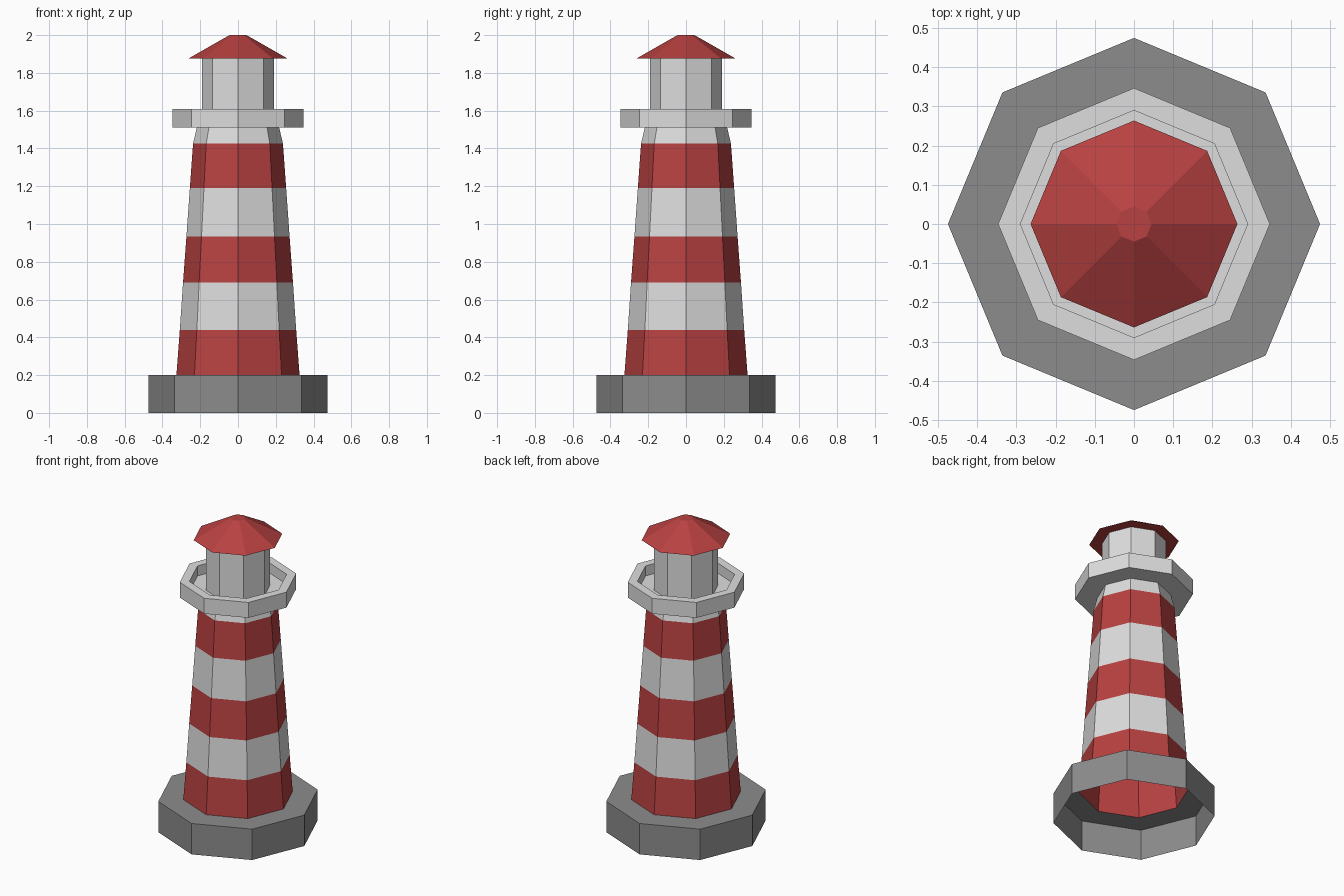
import bpy, math

if "Cube" in bpy.data.objects:
    bpy.data.objects.remove(bpy.data.objects["Cube"])

SIDES = 8


def material(name, rgb):
    m = bpy.data.materials.new(name)
    m.diffuse_color = (*rgb, 1.0)
    m.use_nodes = True
    m.node_tree.nodes["Principled BSDF"].inputs["Base Color"].default_value = m.diffuse_color
    return m


white = material("white", (0.73, 0.73, 0.73))
red = material("red", (0.485, 0.053, 0.053))
grey = material("grey", (0.263, 0.263, 0.263))


def lathe(name, profile, mats, band_rule=lambda band: 0, cap=False):
    """Revolve a (radius, z) profile into a flat-faced octagonal shell."""
    verts = []
    for r, z in profile:
        for k in range(SIDES):
            a = math.tau * k / SIDES
            verts.append((r * math.cos(a), r * math.sin(a), z))
    faces, slots = [], []
    for i in range(len(profile) - 1):
        for k in range(SIDES):
            n = (k + 1) % SIDES
            lo, hi = i * SIDES, (i + 1) * SIDES
            faces.append((lo + k, lo + n, hi + n, hi + k))
            slots.append(band_rule(i))
    if cap:
        top = (len(profile) - 1) * SIDES
        faces.append(tuple(range(top, top + SIDES)))
        slots.append(0)
    mesh = bpy.data.meshes.new(name)
    mesh.from_pydata(verts, [], faces)
    for m in mats:
        mesh.materials.append(m)
    for poly, slot in zip(mesh.polygons, slots):
        poly.material_index = slot
    mesh.update()
    ob = bpy.data.objects.new(name, mesh)
    bpy.context.collection.objects.link(ob)
    return ob


# Plinth, open underneath
lathe("base", [(0.475, 0), (0.475, 0.2), (0.326, 0.2)], [grey])

# Tapered tower with alternating red and white bands
lathe("tower",
      [(0.326, 0.2), (0.308, 0.44), (0.291, 0.69), (0.273, 0.935),
       (0.255, 1.19), (0.238, 1.425), (0.218, 1.51)],
      [red, white], band_rule=lambda band: band % 2)

# Balcony with raised rim and sunken floor
lathe("balcony",
      [(0.218, 1.51), (0.347, 1.51), (0.347, 1.61), (0.29, 1.61),
       (0.29, 1.545), (0.19, 1.545)], [white])

# Lantern room
lathe("lantern_room", [(0.19, 1.545), (0.19, 1.875)], [white])

# Roof with overhanging eaves and a small flat top
lathe("roof", [(0.19, 1.875), (0.264, 1.875), (0.045, 2.0)], [red], cap=True)
